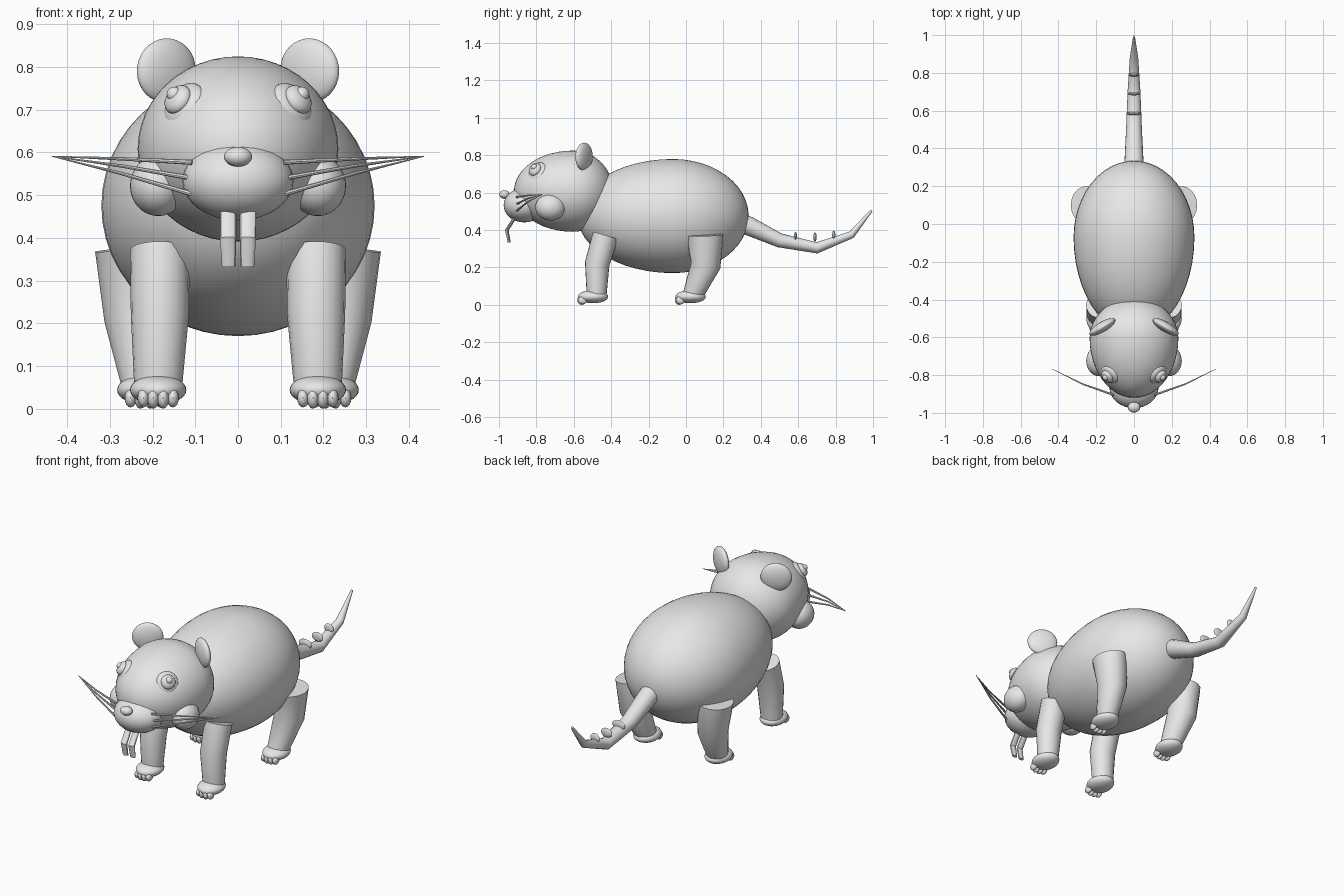
import bpy, bmesh, math
from mathutils import Vector, Matrix

if "Cube" in bpy.data.objects:
    bpy.data.objects.remove(bpy.data.objects["Cube"])

grey = bpy.data.materials.new("plain grey")
grey.diffuse_color = (0.8, 0.8, 0.8, 1)
grey.use_nodes = True
grey.node_tree.nodes["Principled BSDF"].inputs["Base Color"].default_value = grey.diffuse_color


def finish(bm, name, angle=35):
    bmesh.ops.recalc_face_normals(bm, faces=bm.faces)
    me = bpy.data.meshes.new(name)
    bm.to_mesh(me)
    bm.free()
    me.materials.append(grey)
    ob = bpy.data.objects.new(name, me)
    bpy.context.collection.objects.link(ob)
    bpy.ops.object.select_all(action='DESELECT')
    ob.select_set(True)
    bpy.context.view_layer.objects.active = ob
    bpy.ops.object.shade_smooth_by_angle(angle=math.radians(angle))
    return ob


def ellipsoid(name, centre, radii, rot=None, front=None, segs=32):
    """Ellipsoid; 'front' gives a different y radius for the forward half."""
    bm = bmesh.new()
    bmesh.ops.create_uvsphere(bm, u_segments=segs, v_segments=segs // 2, radius=1)
    for v in bm.verts:
        ry = front if front and v.co.y < 0 else radii[1]
        p = Vector((v.co.x * radii[0], v.co.y * ry, v.co.z * radii[2]))
        v.co = (rot @ p if rot else p) + Vector(centre)
    return finish(bm, name)


def tube(name, points, radii, sides=20, ref=(1, 0, 0)):
    """Capped tube through points; each radius is (along ref, across)."""
    bm = bmesh.new()
    pts = [Vector(p) for p in points]
    rings = []
    for i, p in enumerate(pts):
        a = (p - pts[i - 1]).normalized() if i else Vector()
        b = (pts[i + 1] - p).normalized() if i < len(pts) - 1 else Vector()
        t = (a + b).normalized()
        u = Vector(ref)
        u = (u - t * u.dot(t)).normalized()
        w = t.cross(u)
        ru, rw = radii[i]
        rings.append([bm.verts.new(p + u * ru * math.cos(k * math.tau / sides)
                                   + w * rw * math.sin(k * math.tau / sides))
                      for k in range(sides)])
    for r, q in zip(rings, rings[1:]):
        for k in range(sides):
            n = (k + 1) % sides
            bm.faces.new((r[k], r[n], q[n], q[k]))
    bm.faces.new(rings[0])
    bm.faces.new(rings[-1])
    return finish(bm, name)


# Body, head, snout and nose
ellipsoid("body", (0, -0.07, 0.475), (0.32, 0.405, 0.305), front=0.51, segs=48)
ellipsoid("head", (0, -0.605, 0.608), (0.235, 0.215, 0.217), front=0.315, segs=48)
ellipsoid("snout", (0, -0.865, 0.533), (0.13, 0.11, 0.092))
ellipsoid("nose", (0, -0.97, 0.59), (0.033, 0.028, 0.023))

# Tail with three raised ridges
tube("tail", [(0, 0.27, 0.45), (0, 0.34, 0.42), (0, 0.50, 0.345), (0, 0.70, 0.305),
              (0, 0.885, 0.375), (0, 0.992, 0.505)],
     [(0.053, 0.053), (0.05, 0.05), (0.042, 0.038), (0.034, 0.03), (0.022, 0.02), (0.005, 0.007)])
for y, z, r in ((0.585, 0.365, 0.04), (0.69, 0.363, 0.034), (0.79, 0.372, 0.028)):
    ellipsoid("tail_ridge", (0, y, z), (r, 0.009, 0.025), segs=20)

for s, side in ((-1, "left"), (1, "right")):
    # Ears: flattened discs angled forward at the outer edge
    ear_rot = Matrix.Rotation(-s * math.radians(31), 3, 'Z') @ Matrix.Rotation(s * 0.25, 3, 'Y')
    ellipsoid(side + "_ear", (s * 0.168, -0.545, 0.792), (0.079, 0.027, 0.075), ear_rot)

    # Eyes: nested discs facing outward
    eye_rot = Vector((s * 0.64, -0.55, 0.48)).to_track_quat('Z', 'Y').to_matrix()
    for part, c, r, d in (("eye", (0.126, -0.797, 0.711), 0.058, 0.026),
                          ("iris", (0.141, -0.808, 0.724), 0.037, 0.022),
                          ("pupil", (0.149, -0.811, 0.736), 0.018, 0.018)):
        ellipsoid(side + "_" + part, (s * c[0], c[1], c[2]), (r, r, d), eye_rot, segs=24)

    # Cheeks
    ellipsoid(side + "_cheek", (s * 0.187, -0.725, 0.522), (0.066, 0.08, 0.071))

    # Front teeth, bent backward at the tip
    tube(side + "_tooth", [(s * 0.023, -0.91, 0.475), (s * 0.023, -0.958, 0.40), (s * 0.022, -0.945, 0.333)],
         [(0.019, 0.009), (0.019, 0.01), (0.016, 0.008)], sides=12)

    # Whiskers meeting at one tip
    for z0, z1 in ((0.577, 0.585), (0.54, 0.568), (0.503, 0.55)):
        tube(side + "_whisker", [(s * 0.108, -0.905, z0), (s * 0.27, -0.848, z1), (s * 0.435, -0.767, 0.591)],
             [(0.006, 0.006), (0.004, 0.004), (0.001, 0.001)], sides=8, ref=(0, 0, 1))

    # Legs
    tube(side + "_front_leg", [(s * 0.183, -0.43, 0.372), (s * 0.183, -0.475, 0.22), (s * 0.187, -0.478, 0.05)],
         [(0.07, 0.07), (0.068, 0.066), (0.056, 0.053)])
    tube(side + "_hind_leg", [(s * 0.252, 0.10, 0.375), (s * 0.237, 0.105, 0.21), (s * 0.217, 0.035, 0.05)],
         [(0.083, 0.10), (0.076, 0.08), (0.054, 0.054)])

    # Feet with four toes
    for part, x, y in (("front", 0.187, -0.497), ("hind", 0.217, 0.025)):
        ellipsoid(side + "_" + part + "_foot", (s * x, y, 0.044), (0.066, 0.081, 0.035))
        for k in (-1.5, -0.5, 0.5, 1.5):
            ellipsoid(side + "_" + part + "_toe", (s * x + k * 0.023, y - 0.064 + 0.006 * abs(k), 0.025),
                      (0.014, 0.024, 0.025 if abs(k) < 1 else 0.022), segs=16)
